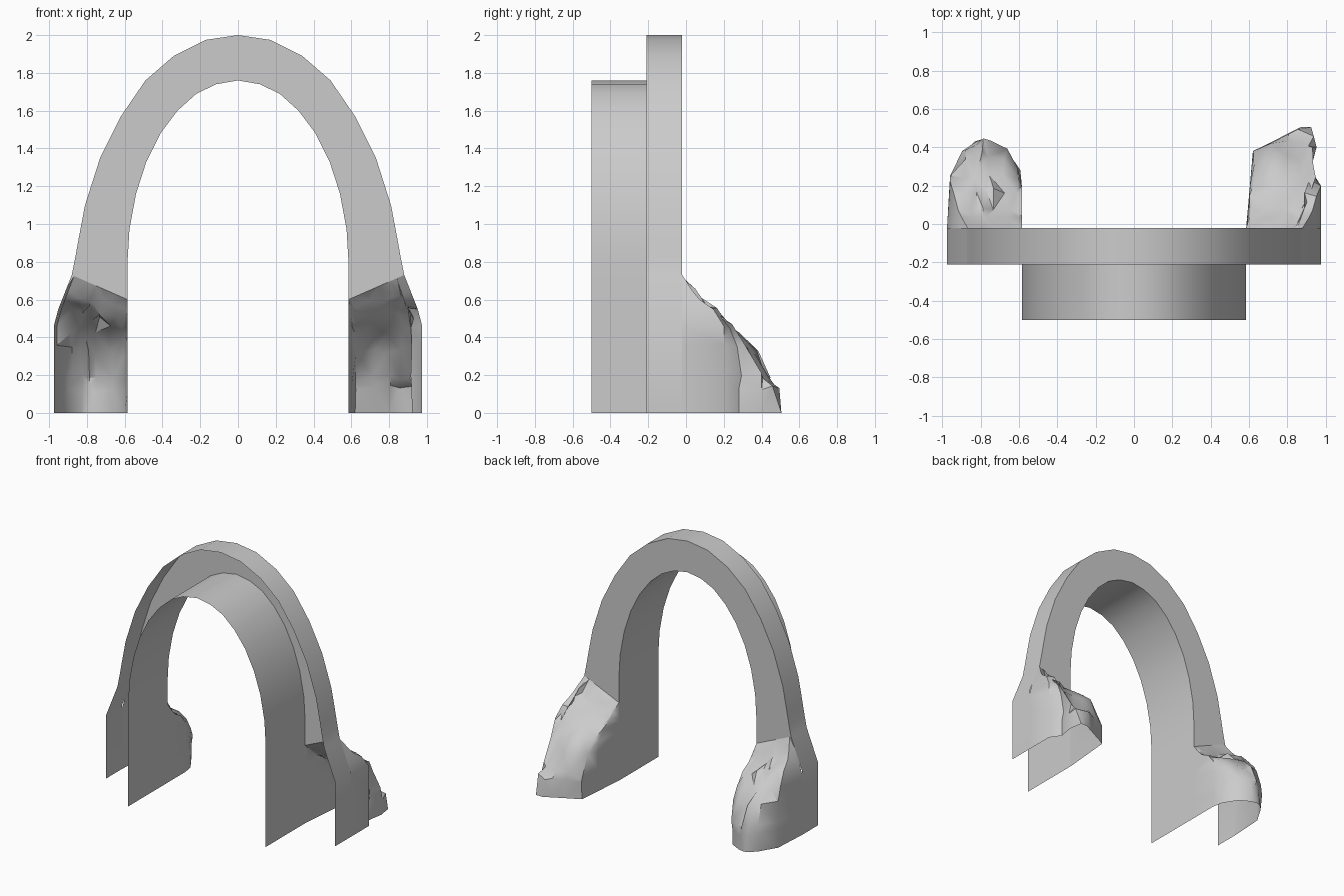
import bpy, bmesh, math, random

if "Cube" in bpy.data.objects:
    bpy.data.objects.remove(bpy.data.objects["Cube"])

INNER = [(0, 1.76), (.115, 1.74), (.22, 1.69), (.32, 1.6), (.41, 1.48),
         (.485, 1.33), (.54, 1.16), (.575, .97), (.585, .8), (.585, .6)]
OUTER = [(0, 2), (.17, 1.975), (.34, 1.89), (.49, 1.76), (.62, 1.57),
         (.73, 1.35), (.81, 1.1), (.845, .915), (.862, .82), (.88, .73)]
BACK = -.02


def mirror(half):
    """Full left-to-right arch line from its right half."""
    return [(-x, z) for x, z in reversed(half[1:])] + half


def sheet(name, rows, flip=False, triangles=False, angle=30):
    """Open surface through rows of points."""
    bm = bmesh.new()
    grid = [[bm.verts.new(p) for p in row] for row in rows]
    for a, b in zip(grid, grid[1:]):
        for i in range(len(a) - 1):
            quad = [a[i], a[i + 1], b[i + 1], b[i]]
            bm.faces.new(quad[::-1] if flip else quad)
    bmesh.ops.remove_doubles(bm, verts=bm.verts[:], dist=.001)
    if triangles:
        bmesh.ops.triangulate(bm, faces=bm.faces[:])
    mesh = bpy.data.meshes.new(name)
    bm.to_mesh(mesh)
    bm.free()
    obj = bpy.data.objects.new(name, mesh)
    bpy.context.collection.objects.link(obj)
    bpy.context.view_layer.objects.active = obj
    obj.select_set(True)
    bpy.ops.object.shade_smooth_by_angle(angle=math.radians(angle))
    obj.select_set(False)
    return obj


def extruded(line, y0, y1):
    return [[(x, y, z) for x, z in line] for y in (y0, y1)]


# Tunnel lining, outer band and rear face (front and bottom are open)
inner_full = mirror(INNER + [(.585, 0)])
outer_full = mirror(OUTER + [(.975, .49), (.975, 0)])
sheet("tunnel_lining", extruded(inner_full, -.5, BACK))
sheet("outer_band", extruded(outer_full, -.21, BACK), flip=True)
sheet("rear_face", [[(x, BACK, z) for x, z in mirror(INNER)],
                    [(x, BACK, z) for x, z in mirror(OUTER)]])

# Rock feet: (height, depth limit) of the slope
SLOPE = [(0, .52), (.14, .52), (.2, .45), (.36, .37), (.46, .27),
         (.55, .18), (.6, .09), (.65, .04), (.73, BACK)]


def rock(name, side, plan, seed):
    """Hollow rough slope; plan runs from the inner edge (u=0) to the outer."""
    rng = random.Random(seed)
    rows = []
    for r, (z, limit) in enumerate(SLOPE):
        row = []
        for i, (u, py) in enumerate(plan):
            height = z * (.6 + .13 * u) / .73
            outer = .975 - .095 * max(0, (z - .49) / .24)
            x = .585 + u * (outer - .585)
            y = py if r == 0 else min(py, limit * (.8 + .2 * math.sin(math.pi * u)))
            if r == len(SLOPE) - 1:
                y = BACK
            elif r > 0 and 1 < i < len(plan) - 2:
                x += rng.uniform(-.015, .015)
                y += rng.uniform(-.02, .015) if r > 1 else 0
                height += rng.uniform(-.02, .02)
            row.append((side * x, y, height))
        rows.append(row)
    sheet(name, rows, flip=side > 0, triangles=True, angle=40)


rock("left_rock", -1, [(0, BACK), (0, .2), (.04, .28), (.22, .39), (.42, .43),
                       (.55, .44), (.63, .43), (.76, .38), (.96, .25), (1, BACK)], 3)
rock("right_rock", 1, [(0, BACK), (.05, .2), (.09, .38), (.35, .43), (.55, .47),
                       (.73, .505), (.87, .505), (.91, .4), (.86, .28), (1, .2), (1, BACK)], 5)
